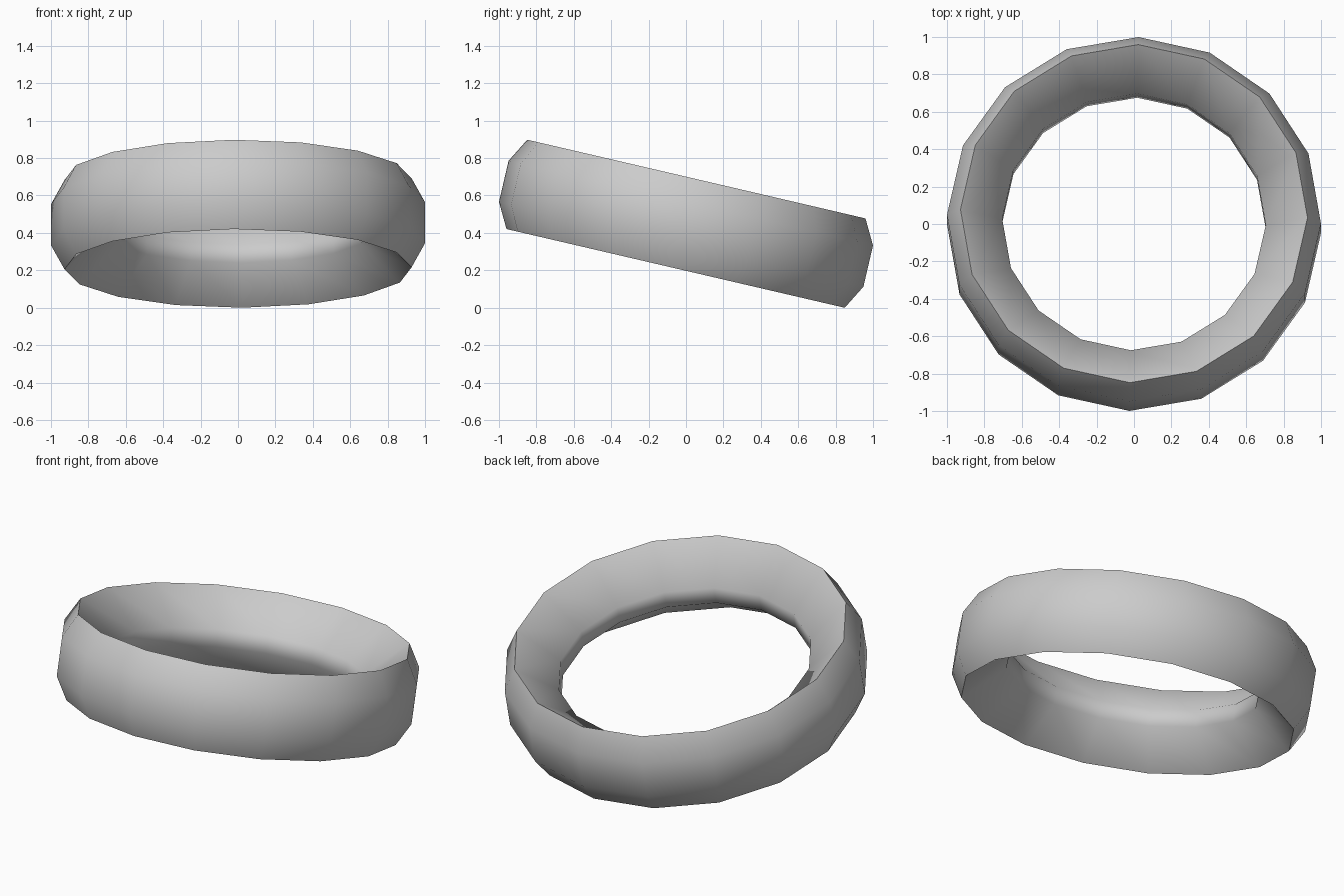
import bpy, bmesh, math
from mathutils import Matrix

if "Cube" in bpy.data.objects:
    bpy.data.objects.remove(bpy.data.objects["Cube"])

SIDES = 16
# Ring cross-section: (radius, height), symmetric top and bottom
upper = [(0.705, 0.05), (0.928, 0.245), (1.0, 0.113)]
profile = upper + [(r, -h) for r, h in reversed(upper)]

# Band: cross-section swept around a 16-sided circle
bm = bmesh.new()
rings = []
for i in range(SIDES):
    a = 2 * math.pi * i / SIDES - math.radians(1.4)
    rings.append([bm.verts.new((r * math.cos(a), r * math.sin(a), h)) for r, h in profile])
n = len(profile)
for i in range(SIDES):
    a, b = rings[i], rings[(i + 1) % SIDES]
    for j in range(n):
        k = (j + 1) % n
        bm.faces.new((a[j], b[j], b[k], a[k]))
bmesh.ops.recalc_face_normals(bm, faces=bm.faces)

# Tilt so the front is high, then rest on the ground
bm.transform(Matrix.Rotation(math.radians(-13.1), 4, 'X'))
low = min(v.co.z for v in bm.verts)
bmesh.ops.translate(bm, verts=bm.verts, vec=(0, 0, -low))

mesh = bpy.data.meshes.new("ring_band")
bm.to_mesh(mesh)
bm.free()
ring = bpy.data.objects.new("ring_band", mesh)
bpy.context.collection.objects.link(ring)
bpy.context.view_layer.objects.active = ring
ring.select_set(True)
bpy.ops.object.shade_smooth_by_angle(angle=math.radians(60))
